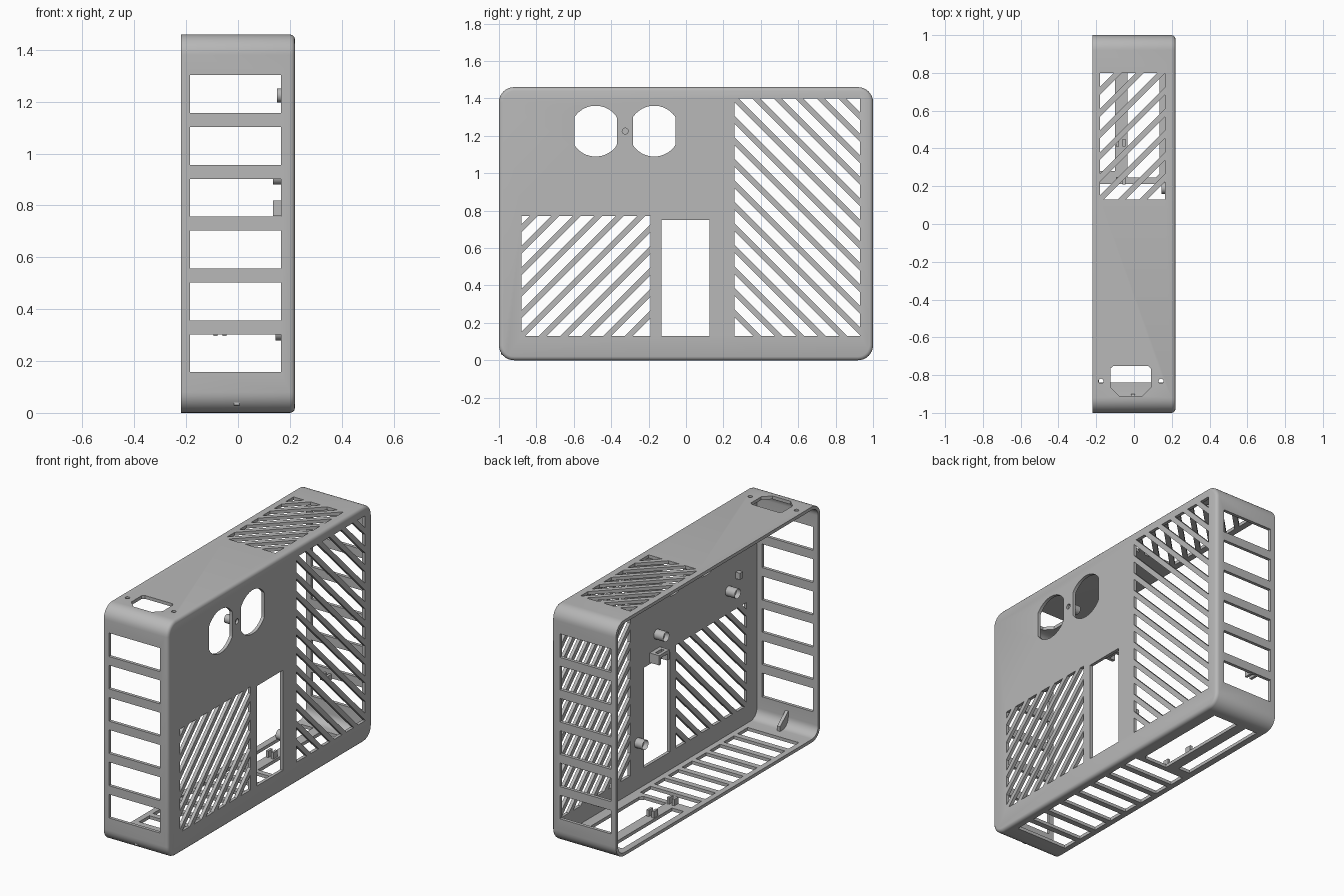
import bpy, bmesh, math
from mathutils import Vector

cube = bpy.data.objects.get("Cube")
if cube:
    bpy.data.objects.remove(cube, do_unlink=True)

grey = bpy.data.materials.new("plain_grey")
grey.use_nodes = True
grey.diffuse_color = (0.48, 0.48, 0.48, 1)
grey.node_tree.nodes["Principled BSDF"].inputs["Base Color"].default_value = (0.48, 0.48, 0.48, 1)

HX, HY, H, T = 0.22, 1.0, 1.46, 0.02   # half width, half length, height, wall
IN = HX - T                            # inside of the side panel


def finish(name, bm, smooth=False):
    bmesh.ops.recalc_face_normals(bm, faces=bm.faces[:])
    mesh = bpy.data.meshes.new(name)
    bm.to_mesh(mesh)
    bm.free()
    obj = bpy.data.objects.new(name, mesh)
    mesh.materials.append(grey)
    bpy.context.collection.objects.link(obj)
    if smooth:
        activate(obj)
        bpy.ops.object.shade_smooth_by_angle(angle=math.radians(30))
    return obj


def activate(obj):
    bpy.ops.object.select_all(action='DESELECT')
    obj.select_set(True)
    bpy.context.view_layer.objects.active = obj


def prism(bm, axis, poly, lo, hi):
    """Extrude a 2D outline along an axis; returns the face at lo."""
    place = {'X': lambda u, v, w: (w, u, v),
             'Y': lambda u, v, w: (u, w, v),
             'Z': lambda u, v, w: (u, v, w)}[axis]
    a, b = [[bm.verts.new(place(u, v, w)) for u, v in poly] for w in (lo, hi)]
    cap = bm.faces.new(a)
    bm.faces.new(b[::-1])
    for i in range(len(a)):
        j = (i + 1) % len(a)
        bm.faces.new((a[j], a[i], b[i], b[j]))
    return cap


def rect(u0, u1, v0, v1):
    return [(u0, v0), (u1, v0), (u1, v1), (u0, v1)]


def circle(u, v, r, n=20):
    return [(u + r * math.cos(math.tau * i / n), v + r * math.sin(math.tau * i / n)) for i in range(n)]


def rounded(inset, radius, n=8):
    """Rounded outline of the case in y and z."""
    pts = []
    r = radius - inset
    for k, (sy, top) in enumerate(((1, 1), (-1, 1), (-1, 0), (1, 0))):
        cy = sy * (HY - radius)
        cz = H - radius if top else radius
        for i in range(n + 1):
            a = math.pi / 2 * (k + i / n)
            pts.append((cy + r * math.cos(a), cz + r * math.sin(a)))
    return pts


# Case: tray lofted from the inner floor, over the rim, to the outer panel
bm = bmesh.new()
levels = [(IN, T), (-HX, T), (-HX, 0), (HX - 0.02, 0), (HX - 0.01, 0.003),
          (HX - 0.003, 0.01), (HX, 0.02)]
rings = [[bm.verts.new((x, y, z)) for y, z in rounded(inset, 0.08)] for x, inset in levels]
bm.faces.new(rings[0])
bm.faces.new(rings[-1])
for a, b in zip(rings, rings[1:]):
    for i in range(len(a)):
        j = (i + 1) % len(a)
        bm.faces.new((a[i], a[j], b[j], b[i]))
case = finish("case_shell", bm)

# Openings
bm = bmesh.new()
SIDE = (IN - 0.05, HX + 0.05)
TOP = (H - 0.06, H + 0.05)
BOTTOM = (-0.05, 0.06)
SLOT = (-0.185, 0.165)
grille_back = (0.26, 0.93, 0.13, 1.40)
grille_front = (-0.88, -0.19, 0.13, 0.77)
grille_top = (-0.18, 0.165, 0.13, 0.80)
prism(bm, 'X', rect(*grille_back), *SIDE)
prism(bm, 'X', rect(*grille_front), *SIDE)
prism(bm, 'X', rect(-0.13, 0.125, 0.13, 0.75), *SIDE)
prism(bm, 'Z', rect(*grille_top), *TOP)

# Two flat-sided round holes with a screw hole between them
for cy in (-0.483, -0.17):
    prism(bm, 'X', [(max(cy - 0.114, min(cy + 0.114, u)), v)
                    for u, v in circle(cy, 1.225, 0.136, 42)], *SIDE)
prism(bm, 'X', circle(-0.325, 1.225, 0.016), *SIDE)

# Slots in the end walls
for i in range(6):
    z = 0.157 + 0.2 * i
    for s in (-1, 1):
        prism(bm, 'Y', rect(*SLOT, z, z + 0.146), s * HY - 0.06, s * HY + 0.06)

# Bottom slots and the two long bottom openings
for i in range(8):
    y = -0.84 + 0.136 * i
    prism(bm, 'Z', rect(*SLOT, y, y + 0.1), *BOTTOM)
prism(bm, 'Z', rect(-0.18, -0.10, 0.28, 0.88), *BOTTOM)
prism(bm, 'Z', [(-0.035, 0.245), (0.115, 0.245), (0.135, 0.265), (0.135, 0.88), (-0.035, 0.88)], *BOTTOM)

# Power inlet and its screw holes
prism(bm, 'Z', [(-0.125, -0.765), (-0.125, -0.865), (-0.08, -0.91), (0.045, -0.91),
                (0.09, -0.865), (0.09, -0.765), (0.075, -0.752), (-0.11, -0.752)], *TOP)
for x in (-0.175, 0.143):
    prism(bm, 'Z', circle(x, -0.832, 0.013), *TOP)

cutter = finish("opening_cutter", bm)
cutter.hide_render = True
mod = case.modifiers.new("openings", 'BOOLEAN')
mod.operation, mod.solver, mod.object = 'DIFFERENCE', 'EXACT', cutter
activate(case)
bpy.ops.object.modifier_apply(modifier=mod.name)
bpy.data.objects.remove(cutter, do_unlink=True)
activate(case)
bpy.ops.object.shade_smooth_by_angle(angle=math.radians(30))


def grille(name, axis, area, lo, hi, slope, start, pitch=0.115, half=0.021):
    """Diagonal bars clipped to a rectangular opening."""
    u0, u1, v0, v1 = area
    out = bmesh.new()
    for i in range(-20, 21):
        c = start + pitch * i
        tmp = bmesh.new()
        tmp.faces.new([tmp.verts.new((u, v, 0)) for u, v in rect(u0 - .002, u1 + .002, v0 - .002, v1 + .002)])
        for side in (-1, 1):
            bmesh.ops.bisect_plane(tmp, geom=tmp.verts[:] + tmp.edges[:] + tmp.faces[:],
                                   plane_co=(c + side * half, 0, 0),
                                   plane_no=Vector((1, -slope, 0)) * side, clear_outer=True)
        for f in tmp.faces:
            if f.calc_area() > 0.0005:
                prism(out, axis, [(v.co.x, v.co.y) for v in f.verts], lo, hi)
        tmp.free()
    finish(name, out)


grille("back_side_grille", 'X', grille_back, IN, HX, -1, 0.26 + 1.40)
grille("front_side_grille", 'X', grille_front, IN, HX, 1, -0.88 - 0.13)
grille("top_grille", 'Z', grille_top, H - T, H, 1, -0.18 - 0.13)


# Hollow standoffs on the inside of the side panel
def standoff(name, y, z, r, tip):
    bm = bmesh.new()
    cap = prism(bm, 'X', circle(y, z, r), tip, IN + 0.005)
    bmesh.ops.inset_region(bm, faces=[cap], thickness=r * 0.45)
    for v in cap.verts:
        v.co.x += 0.03
    finish(name, bm, True)


standoff("upper_standoff", 0.0, 0.91, 0.03, 0.135)
standoff("front_standoff", -0.70, 0.91, 0.03, 0.135)
standoff("lower_standoff", 0.19, 0.31, 0.03, 0.145)
standoff("socket_screw_boss", -0.325, 1.225, 0.027, 0.15)


def boxes(name, parts):
    bm = bmesh.new()
    for x0, x1, y0, y1, z0, z1 in parts:
        prism(bm, 'Z', rect(x0, x1, y0, y1), z0, z1)
    finish(name, bm)


# Bracket above the tall opening, and the small peg
boxes("panel_bracket", [(0.135, IN, y, y + 0.02, 0.76, 0.82) for y in (-0.03, 0.05)]
      + [(0.175, IN, -0.03, 0.07, 0.76, 0.82), (0.135, 0.155, -0.01, 0.05, 0.80, 0.82)])
boxes("panel_peg", [(0.17, IN, -0.80, -0.77, 0.96, 1.0)])

# Pairs of clip prongs on the bottom and the back wall
for label, y in (("rear", 0.41), ("middle", 0.21)):
    boxes(label + "_cable_clip", [(x, x + 0.016, y, y + 0.04, 0.01, 0.06) for x in (-0.095, -0.06)])
boxes("back_wall_clip", [(x, x + 0.016, HY - 0.06, HY - 0.01, 0.296, 0.33) for x in (-0.095, -0.06)])

# Small gusset in the front lower corner
bm = bmesh.new()
prism(bm, 'X', [(-0.99, 0.03), (-0.90, 0.015), (-0.90, 0.05), (-0.985, 0.12)], -0.015, 0.005)
finish("front_gusset", bm)
